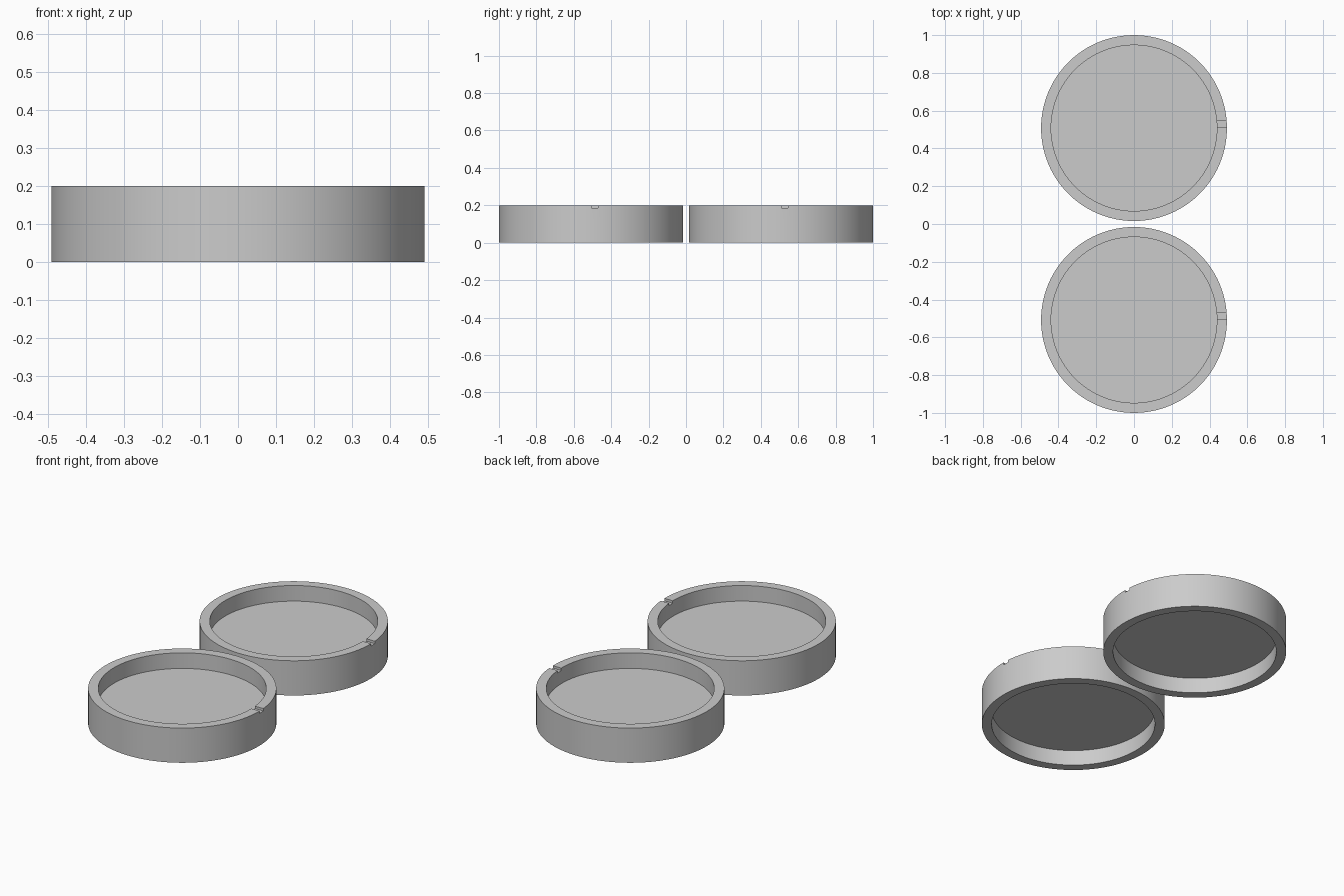
import bpy, bmesh, math

if "Cube" in bpy.data.objects:
    bpy.data.objects.remove(bpy.data.objects["Cube"])

RADIUS, INNER, HEIGHT = 0.492, 0.439, 0.2
FLOOR_LOW, FLOOR_HIGH = 0.09, 0.11
SEGMENTS = 96

grey = bpy.data.materials.new("light grey")
grey.diffuse_color = (0.6, 0.6, 0.6, 1)
grey.use_nodes = True
grey.node_tree.nodes["Principled BSDF"].inputs["Base Color"].default_value = grey.diffuse_color


def make_object(name, bm):
    mesh = bpy.data.meshes.new(name)
    bm.to_mesh(mesh)
    bm.free()
    mesh.materials.append(grey)
    obj = bpy.data.objects.new(name, mesh)
    bpy.context.collection.objects.link(obj)
    return obj


def make_tray(name, y):
    # Round tray: web floor at mid height, recessed above and below
    profile = [(0, FLOOR_LOW), (INNER, FLOOR_LOW), (INNER, 0), (RADIUS, 0),
               (RADIUS, HEIGHT), (INNER, HEIGHT), (INNER, FLOOR_HIGH), (0, FLOOR_HIGH)]
    bm = bmesh.new()
    verts = [bm.verts.new((r, 0, z)) for r, z in profile]
    edges = [bm.edges.new(pair) for pair in zip(verts, verts[1:])]
    bmesh.ops.spin(bm, geom=verts + edges, cent=(0, 0, 0), axis=(0, 0, 1),
                   angle=math.tau, steps=SEGMENTS)
    bmesh.ops.remove_doubles(bm, verts=bm.verts, dist=1e-5)
    bmesh.ops.recalc_face_normals(bm, faces=bm.faces)
    tray = make_object(name, bm)
    tray.location.y = y

    # Small slot across the rim on the +x side
    bm = bmesh.new()
    bmesh.ops.create_cube(bm, size=1)
    bmesh.ops.scale(bm, verts=bm.verts, vec=(0.14, 0.036, 0.034))
    bmesh.ops.translate(bm, verts=bm.verts, vec=(0.465, 0.02, 0.203))
    cutter = make_object(name + "_slot_cutter", bm)
    cutter.location.y = y
    cutter.hide_render = True

    cut = tray.modifiers.new("rim slot", 'BOOLEAN')
    cut.operation = 'DIFFERENCE'
    cut.solver = 'EXACT'
    cut.object = cutter

    bpy.ops.object.select_all(action='DESELECT')
    tray.select_set(True)
    bpy.context.view_layer.objects.active = tray
    bpy.ops.object.modifier_apply(modifier=cut.name)
    bpy.data.objects.remove(cutter)
    bpy.ops.object.shade_smooth_by_angle(angle=math.radians(30))


make_tray("front_tray", -0.508)
make_tray("back_tray", 0.508)
